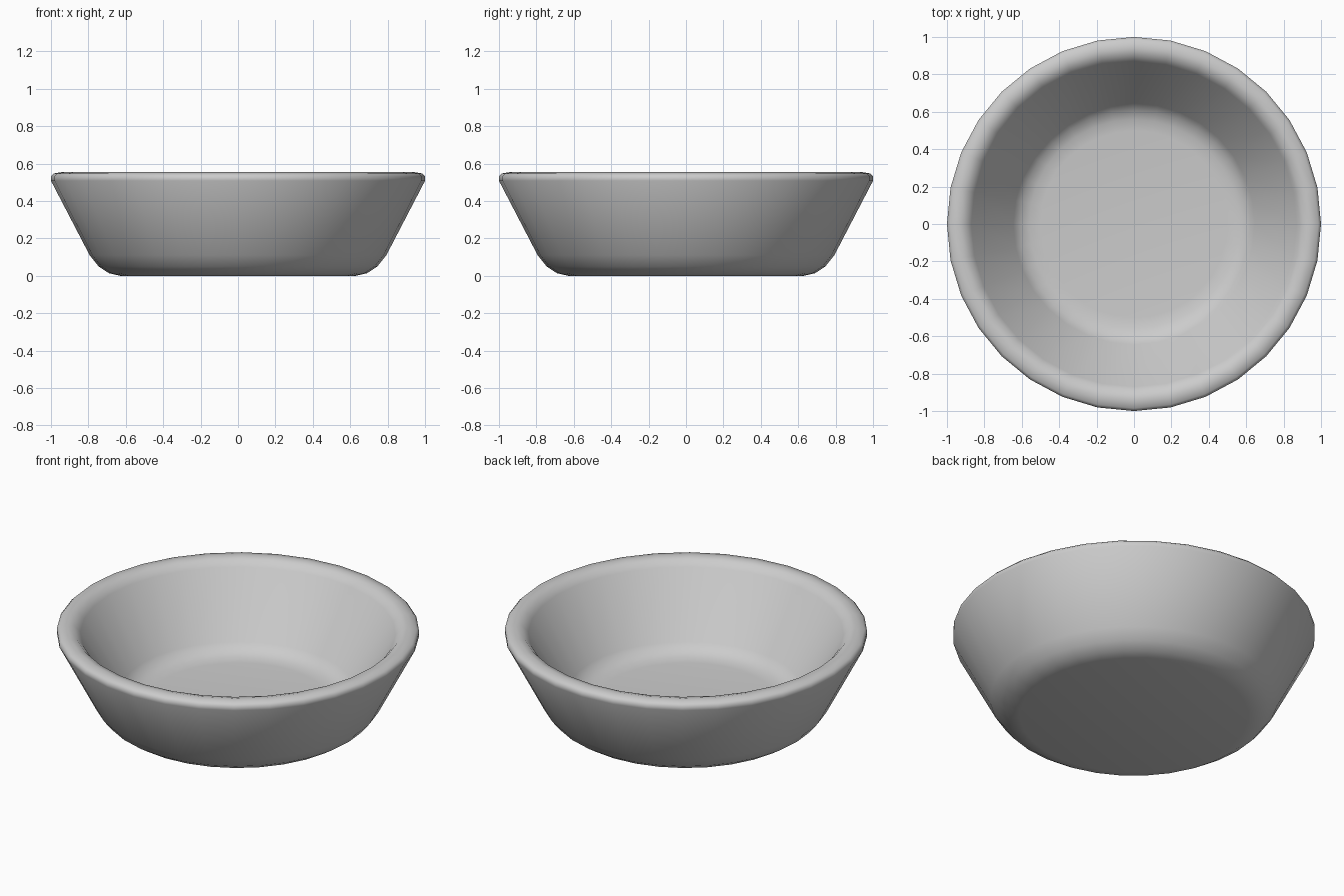
import bpy, bmesh, math

if "Cube" in bpy.data.objects:
    bpy.data.objects.remove(bpy.data.objects["Cube"])

SEGMENTS = 32

# Closed bowl section (radius, height): underside, outer wall, rim, inner wall, floor
profile = [
    (0.0, 0.0), (0.63, 0.0), (0.69, 0.014), (0.745, 0.05), (0.793, 0.11),
    (1.0, 0.508), (1.0, 0.532), (0.985, 0.547), (0.94, 0.555),
    (0.90, 0.545), (0.87, 0.512),
    (0.645, 0.16), (0.61, 0.126), (0.56, 0.106), (0.50, 0.10), (0.0, 0.10),
]


def lathe(name, points, segments):
    bm = bmesh.new()
    verts = [bm.verts.new((r, 0, z)) for r, z in points]
    edges = [bm.edges.new(pair) for pair in zip(verts, verts[1:])]
    bmesh.ops.spin(bm, geom=verts + edges, cent=(0, 0, 0), axis=(0, 0, 1),
                   angle=math.tau, steps=segments, use_duplicate=False)
    bmesh.ops.remove_doubles(bm, verts=bm.verts[:], dist=1e-4)
    bmesh.ops.recalc_face_normals(bm, faces=bm.faces[:])
    mesh = bpy.data.meshes.new(name)
    bm.to_mesh(mesh)
    bm.free()
    obj = bpy.data.objects.new(name, mesh)
    bpy.context.collection.objects.link(obj)
    return obj


# Bowl
bowl = lathe("bowl", profile, SEGMENTS)
for face in bowl.data.polygons:
    face.use_smooth = True
